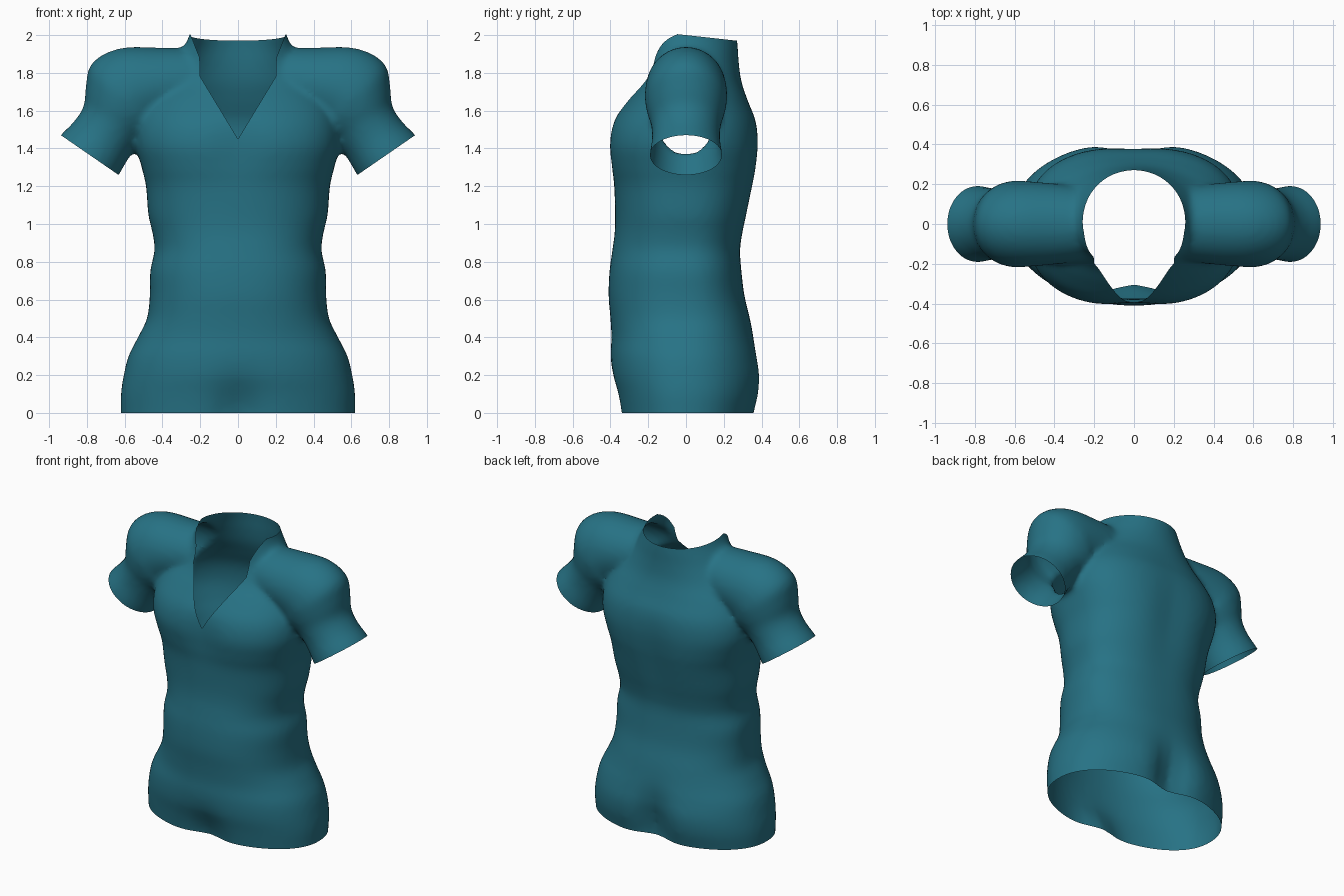
import bpy, bmesh, math
from mathutils import Vector

cube = bpy.data.objects.get("Cube")
if cube:
    bpy.data.objects.remove(cube, do_unlink=True)

SIDES = 64


def resample(rows, steps=5):
    """Smooth curve through every row of numbers."""
    out = []
    for i in range(len(rows) - 1):
        a, b = rows[max(i - 1, 0)], rows[i]
        c, d = rows[i + 1], rows[min(i + 2, len(rows) - 1)]
        for k in range(steps):
            t = k / steps
            out.append([q + t * (r - p) / 2 + t * t * (p - 2.5 * q + 2 * r - s / 2)
                        + t ** 3 * (1.5 * (q - r) + (s - p) / 2)
                        for p, q, r, s in zip(a, b, c, d)])
    return out + [list(rows[-1])]


def loft(bm, rings):
    """Closed tube through rings of points."""
    loops = [[bm.verts.new(p) for p in ring] for ring in rings]
    for low, high in zip(loops, loops[1:]):
        for i in range(SIDES):
            j = (i + 1) % SIDES
            bm.faces.new((low[i], low[j], high[j], high[i]))
    bm.faces.new(loops[0][::-1])
    bm.faces.new(loops[-1])


def bump(v, centre, width):
    return math.exp(-((v - centre) / width) ** 2)


def torso_ring(row):
    z, half, front, back, power = row
    points = []
    for i in range(SIDES):
        a = math.tau * i / SIDES
        c, s = math.cos(a), math.sin(a)
        x = half * math.copysign(abs(c) ** (2 / power), c)
        y = (back if s > 0 else front) * math.copysign(abs(s) ** (2 / power), s)
        middle = bump(x, 0, 0.13)
        if s > 0:   # cleft and spine
            y *= 1 - middle * (0.2 * bump(z, 0.08, 0.22) + 0.05 * bump(z, 1.2, 0.3))
        else:       # groin and breastbone
            y *= 1 - middle * (0.16 * bump(z, -0.02, 0.17) + 0.05 * bump(z, 1.42, 0.15))
        points.append((x, y, z))
    return points


def sleeve_ring(row, side):
    x, z, radius, depth, tilt = row
    tilt = math.radians(tilt)
    points = []
    for i in range(SIDES):
        a = math.tau * i / SIDES
        up = radius * math.cos(a)
        points.append((side * (x + up * math.sin(tilt)), depth * math.sin(a),
                       z + up * math.cos(tilt)))
    return points


# Torso rows: height, half width, front depth, back depth, squareness
TORSO = [
    (-0.1, .62, .35, .36, 2.2), (0, .62, .36, .38, 2.2), (.1, .62, .375, .405, 2.2),
    (.2, .605, .395, .41, 2.2), (.3, .58, .4, .39, 2.2), (.4, .53, .395, .365, 2.2),
    (.5, .482, .4, .34, 2.3), (.62, .467, .41, .31, 2.3), (.75, .465, .405, .295, 2.3),
    (.86, .442, .39, .29, 2.3), (.95, .452, .378, .305, 2.3), (1.05, .475, .375, .33, 2.3),
    (1.2, .487, .382, .363, 2.4), (1.3, .51, .4, .38, 2.5), (1.42, .54, .415, .388, 2.5),
    (1.54, .535, .39, .375, 2.4), (1.65, .49, .315, .33, 2.3), (1.75, .42, .24, .295, 2.1),
    (1.85, .345, .21, .28, 2), (1.93, .292, .22, .275, 2), (2, .257, .24, .268, 2),
    (2.08, .245, .24, .26, 2)]

# Sleeve rows: x, height, radius, depth, tilt in degrees
SLEEVE = [
    (.12, 1.74, .17, .17, 0), (.28, 1.74, .19, .19, 0), (.42, 1.73, .205, .205, 5),
    (.54, 1.705, .24, .215, 20), (.6, 1.66, .258, .217, 42), (.63, 1.6, .222, .205, 52),
    (.665, 1.53, .18, .185, 57), (.72, 1.45, .174, .18, 56), (.785, 1.365, .187, .192, 55.4),
    (.83, 1.3, .19, .195, 55.4)]

bm = bmesh.new()
loft(bm, [torso_ring(r) for r in resample(TORSO)])
for side in (1, -1):
    loft(bm, [sleeve_ring(r, side) for r in resample(SLEEVE)])
bmesh.ops.recalc_face_normals(bm, faces=bm.faces[:])
mesh = bpy.data.meshes.new("shirt")
bm.to_mesh(mesh)
bm.free()
shirt = bpy.data.objects.new("shirt", mesh)
bpy.context.collection.objects.link(shirt)
bpy.context.view_layer.objects.active = shirt
shirt.select_set(True)

# Fuse torso and sleeves into one soft skin
fuse = shirt.modifiers.new("fuse", 'REMESH')
fuse.mode = 'VOXEL'
fuse.voxel_size = 0.018
soften = shirt.modifiers.new("soften", 'SMOOTH')
soften.factor = 0.5
soften.iterations = 8
for name in ("fuse", "soften"):
    bpy.ops.object.modifier_apply(modifier=name)

bm = bmesh.new()
bm.from_mesh(shirt.data)


def cut(point, normal, inside, clear=True):
    """Slice the faces chosen by the rule and drop what lies beyond."""
    faces = [f for f in bm.faces if inside(f.calc_center_median())]
    geom = set(faces)
    for f in faces:
        geom.update(f.edges)
        geom.update(f.verts)
    bmesh.ops.bisect_plane(bm, geom=list(geom), dist=1e-5, plane_co=point,
                           plane_no=normal, clear_outer=clear)


# Open hem, collar and cuffs
cut((0, 0, 0), (0, 0, -1), lambda p: p.z < 0.2)
cut((0, 0, 2), (0, 0.11, 1), lambda p: p.z > 1.85 and abs(p.x) < 0.4)
for side in (1, -1):
    cut((side * 0.785, 0, 1.365), (side * 0.567, 0, -0.823),
        lambda p: p.x * side > 0.57 and p.z > 1)

# Open the V neckline
NECK = [(0, 1.45), (0.2, 1.78), (0.203, 1.88), (0.25, 2.0)]


def neck_half_width(z):
    for (x0, z0), (x1, z1) in zip(NECK, NECK[1:]):
        if z0 <= z <= z1:
            return x0 + (x1 - x0) * (z - z0) / (z1 - z0)
    return 0 if z < NECK[0][1] else NECK[-1][0]


for side in (1, -1):
    for (x0, z0), (x1, z1) in zip(NECK, NECK[1:]):
        cut((side * x0, 0, z0), Vector((side * (z1 - z0), 0, x0 - x1)).normalized(),
            lambda p: p.y < 0.03 and abs(p.x) < 0.35 and z0 - 0.03 < p.z < z1 + 0.03,
            clear=False)
gap = [f for f in bm.faces for p in [f.calc_center_median()]
       if p.y < 0.03 and abs(p.x) < neck_half_width(p.z)]
bmesh.ops.delete(bm, geom=gap, context='FACES')
bm.to_mesh(shirt.data)
bm.free()

# Teal cloth
cloth = bpy.data.materials.new("teal_cloth")
cloth.use_nodes = True
teal = (0.02, 0.17, 0.235, 1)
cloth.diffuse_color = teal
cloth.node_tree.nodes["Principled BSDF"].inputs["Base Color"].default_value = teal
shirt.data.materials.clear()
shirt.data.materials.append(cloth)
bpy.ops.object.shade_smooth_by_angle(angle=math.radians(50))
